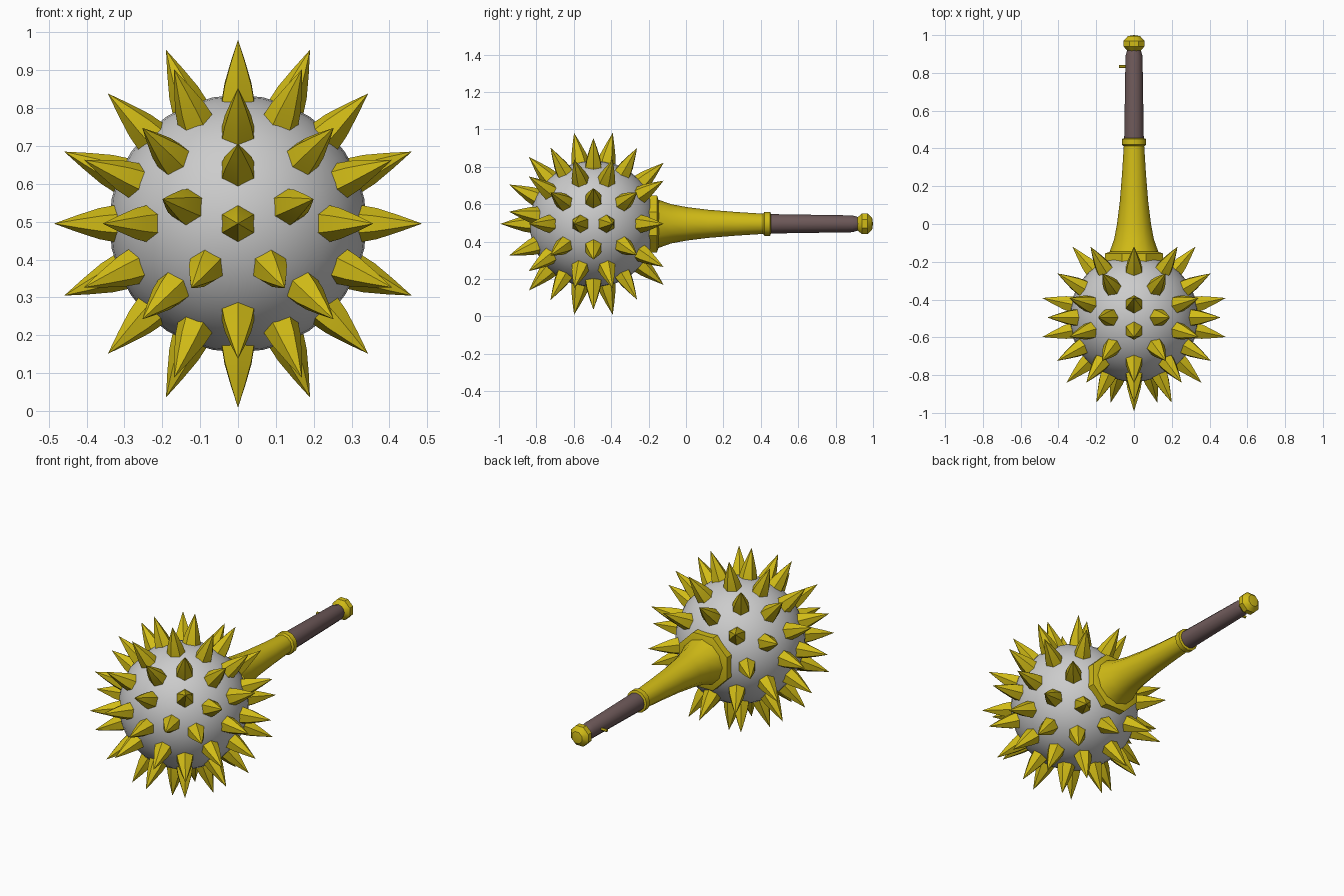
import bpy, bmesh
from math import pi, sin, cos, radians
from mathutils import Vector, Matrix

if "Cube" in bpy.data.objects:
    bpy.data.objects.remove(bpy.data.objects["Cube"])

C = Vector((0, -0.495, 0.495))


def material(name, rgb):
    m = bpy.data.materials.new(name)
    m.diffuse_color = (*rgb, 1)
    m.use_nodes = True
    m.node_tree.nodes["Principled BSDF"].inputs["Base Color"].default_value = m.diffuse_color
    return m


gold = material("gold", (0.64, 0.50, 0.008))
leather = material("leather", (0.155, 0.10, 0.10))


def add_lathe(bm, profile, sides, origin, axis, turn=0.0):
    """Revolve (radius, height) points around an axis; ends are closed."""
    rot = Vector(axis).to_track_quat('Z', 'Y').to_matrix().to_4x4()
    mat = Matrix.Translation(origin) @ rot @ Matrix.Rotation(turn, 4, 'Z')
    rings = []
    for r, h in profile:
        n = sides if r > 0 else 1
        rings.append([bm.verts.new(mat @ Vector((r * cos(2 * pi * i / sides),
                      r * sin(2 * pi * i / sides), h))) for i in range(n)])
    for a, b in zip(rings, rings[1:]):
        for i in range(sides):
            j = (i + 1) % sides
            if len(a) == 1:
                bm.faces.new((a[0], b[j], b[i]))
            elif len(b) == 1:
                bm.faces.new((a[i], a[j], b[0]))
            else:
                bm.faces.new((a[i], a[j], b[j], b[i]))
    if len(rings[0]) > 1:
        bm.faces.new(rings[0][::-1])
    if len(rings[-1]) > 1:
        bm.faces.new(rings[-1])


def finish(bm, name, mat=None, angle=35):
    bmesh.ops.recalc_face_normals(bm, faces=bm.faces)
    me = bpy.data.meshes.new(name)
    bm.to_mesh(me)
    bm.free()
    ob = bpy.data.objects.new(name, me)
    bpy.context.collection.objects.link(ob)
    if mat:
        me.materials.append(mat)
    bpy.context.view_layer.objects.active = ob
    ob.select_set(True)
    bpy.ops.object.shade_smooth_by_angle(angle=radians(angle))
    ob.select_set(False)
    return ob


def lathe(name, profile, sides, mat, origin=(0, 0, C.z), axis=(0, 1, 0), turn=0.0, angle=35):
    bm = bmesh.new()
    add_lathe(bm, profile, sides, origin, axis, turn)
    return finish(bm, name, mat, angle)


# Round head
bm = bmesh.new()
bmesh.ops.create_uvsphere(bm, u_segments=32, v_segments=20, radius=0.34,
                          matrix=Matrix.Translation(C) @ Matrix.Rotation(pi / 2, 4, 'X'))
finish(bm, "head")

# Spikes: rings around the handle axis (angle from front, count, offset in degrees)
rings = [(0, 1, 0), (25, 5, 0), (46, 8, 0), (62.5, 8, 22.5), (78, 8, 0),
         (90, 8, 22.5), (102, 8, 0), (118, 8, 22.5), (139, 8, 0)]
spike = [(0.052, 0.315), (0.041, 0.375), (0.022, 0.435), (0, 0.497)]
bm = bmesh.new()
for polar, count, offset in rings:
    for k in range(count):
        p, a = radians(polar), radians(offset + 360 * k / count)
        d = Vector((sin(p) * sin(a), -cos(p), sin(p) * cos(a)))
        add_lathe(bm, spike, 6, C, d, pi / 6)
finish(bm, "spikes", gold, 50)

# Collar and flared neck
lathe("collar", [(0.165, -0.22), (0.165, -0.155), (0.13, -0.145)], 8, gold, turn=pi / 8)
lathe("neck", [(0.13, -0.15), (0.105, -0.08), (0.09, 0), (0.075, 0.12), (0.063, 0.27),
               (0.053, 0.43)], 12, gold)

# Ring, grip and pommel
lathe("ring", [(0.052, 0.41), (0.064, 0.42), (0.064, 0.45), (0.05, 0.455)], 12, gold)
lathe("grip", [(0.052, 0.44), (0.045, 0.89), (0.036, 0.92)], 12, leather)
lathe("pommel", [(0, 0.91), (0.035, 0.915), (0.06, 0.94), (0.06, 0.97), (0.035, 0.995), (0, 1.0)],
      8, gold, turn=pi / 8)

# Small peg on the grip
lathe("peg", [(0.008, 0.03), (0.008, 0.08)], 6, gold, origin=(0, 0.833, C.z), axis=(-1, 0, 0))
